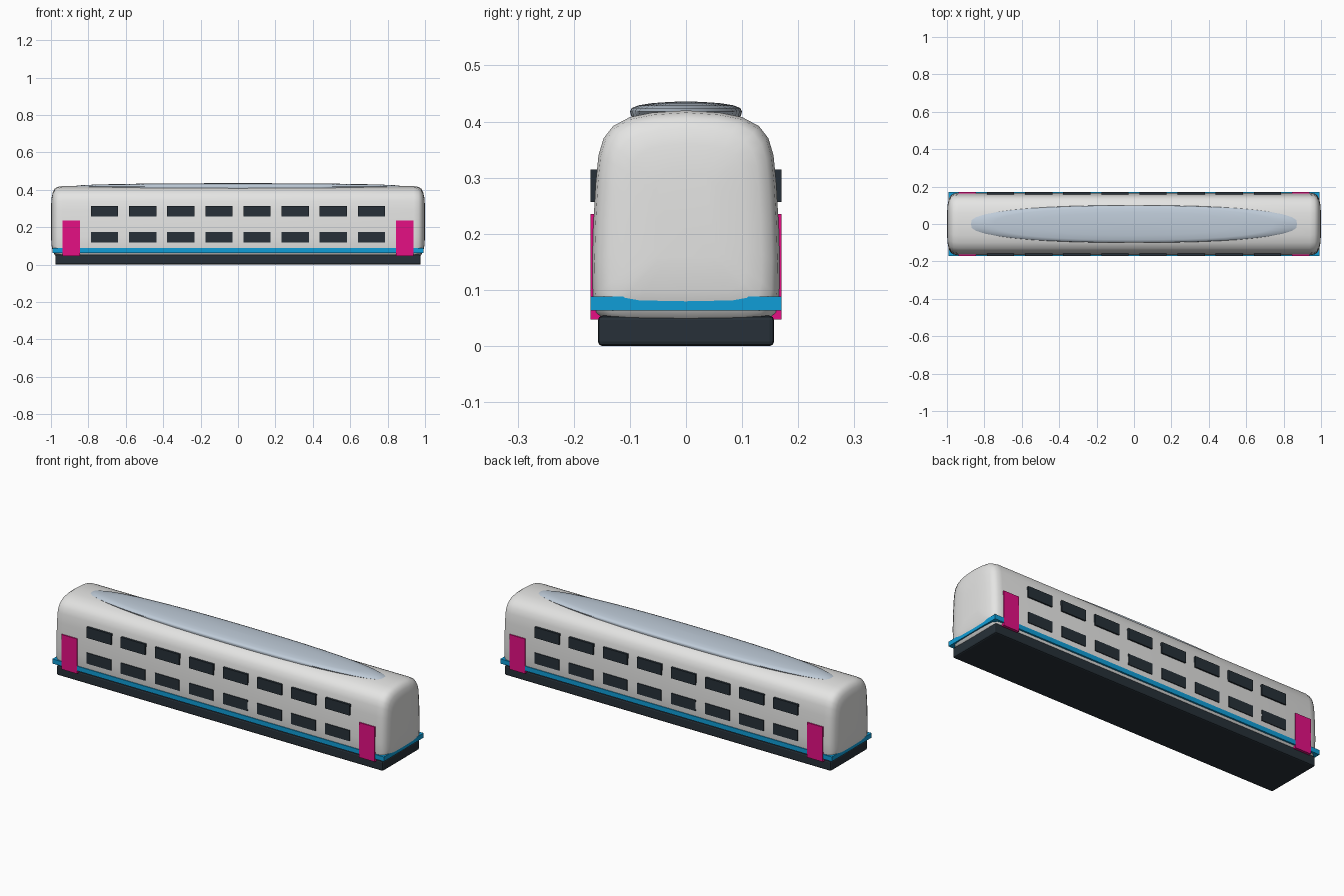
import bpy, bmesh, math

cube = bpy.data.objects.get("Cube")
if cube:
    bpy.data.objects.remove(cube, do_unlink=True)


def material(name, rgb):
    m = bpy.data.materials.new(name)
    m.use_nodes = True
    m.diffuse_color = (*rgb, 1)
    m.node_tree.nodes["Principled BSDF"].inputs["Base Color"].default_value = (*rgb, 1)
    return m


WHITE = material("shell white", (0.78, 0.78, 0.77))
DARK = material("dark slate", (0.02, 0.03, 0.04))
BLUE = material("stripe blue", (0.005, 0.34, 0.68))
PINK = material("door magenta", (0.78, 0.005, 0.23))
SILVER = material("roof silver", (0.52, 0.60, 0.69))


def finish(name, bm, mat, angle=None):
    bmesh.ops.recalc_face_normals(bm, faces=bm.faces)
    mesh = bpy.data.meshes.new(name)
    bm.to_mesh(mesh)
    bm.free()
    mesh.materials.append(mat)
    ob = bpy.data.objects.new(name, mesh)
    bpy.context.collection.objects.link(ob)
    if angle:
        bpy.ops.object.select_all(action='DESELECT')
        ob.select_set(True)
        bpy.context.view_layer.objects.active = ob
        bpy.ops.object.shade_smooth_by_angle(angle=math.radians(angle))
    return ob


def box(name, lo, hi, mat, bevel=0):
    bm = bmesh.new()
    bmesh.ops.create_cube(bm, size=1)
    for v in bm.verts:
        v.co = [(a + b) / 2 + c * (b - a) for a, b, c in zip(lo, hi, v.co)]
    if bevel:
        bmesh.ops.bevel(bm, geom=bm.edges[:], offset=bevel, segments=2,
                        profile=0.5, affect='EDGES')
    return finish(name, bm, mat)


def loft(name, rings, mat, angle):
    bm = bmesh.new()
    loops = [[bm.verts.new(p) for p in ring] for ring in rings]
    for a, b in zip(loops, loops[1:]):
        for i in range(len(a)):
            j = (i + 1) % len(a)
            bm.faces.new((a[i], a[j], b[j], b[i]))
    bm.faces.new(loops[0])
    bm.faces.new(loops[-1])
    return finish(name, bm, mat, angle)


# Rounded shell: half cross-section mirrored, then shrunk towards each end
half = [(0, .038), (.11, .04), (.145, .046), (.16, .06), (.166, .09),
        (.167, .15), (.165, .22), (.161, .29), (.156, .34), (.147, .37),
        (.13, .392), (.1, .408), (.06, .416), (0, .42)]
section = half + [(-y, z) for y, z in half[-2:0:-1]]
ends = [(.94, 0), (.965, .004), (.98, .014), (.99, .032), (.996, .06), (1, .11)]
stations = [(-x, d) for x, d in reversed(ends)] + ends
MID = 0.23
loft("body_shell",
     [[(x, y * (1 - d / .167), MID + (z - MID) * (1 - d / .19)) for y, z in section]
      for x, d in stations], WHITE, 60)

# Low oval roof dome
def oval(scale, z, n=40):
    ring = []
    for i in range(n):
        t = 2 * math.pi * i / n
        c, s = math.cos(t), math.sin(t)
        ring.append((math.copysign(abs(c) ** .85, c) * .88 * scale,
                     math.copysign(abs(s) ** .85, s) * .1 * scale, z))
    return ring


loft("roof_dome", [oval(s, z) for s, z in
                   [(.96, .405), (1, .418), (.97, .424), (.85, .429),
                    (.6, .433), (.3, .435), (.05, .436)]], SILVER, 50)

# Underframe and waist stripe
box("underframe", (-.977, -.157, 0), (.977, .157, .054), DARK, .008)
box("blue_stripe", (-.992, -.17, .063), (.992, .17, .088), BLUE)

# Doors and two rows of windows on both sides
for side, word in ((-1, "front"), (1, "back")):
    y0, y1 = sorted((side * .15, side * .1705))
    for end, label in ((-1, "right"), (1, "left")):
        x0, x1 = sorted((end * .845, end * .938))
        box(f"door_{word}_{label}", (x0, y0, .047), (x1, y1, .235), PINK)
    for row, z in (("lower", .147), ("upper", .286)):
        for i in range(8):
            x = (i - 3.5) * .204
            box(f"window_{word}_{row}_{i + 1}", (x - .073, y0, z - .029),
                (x + .073, y1, z + .029), DARK)
